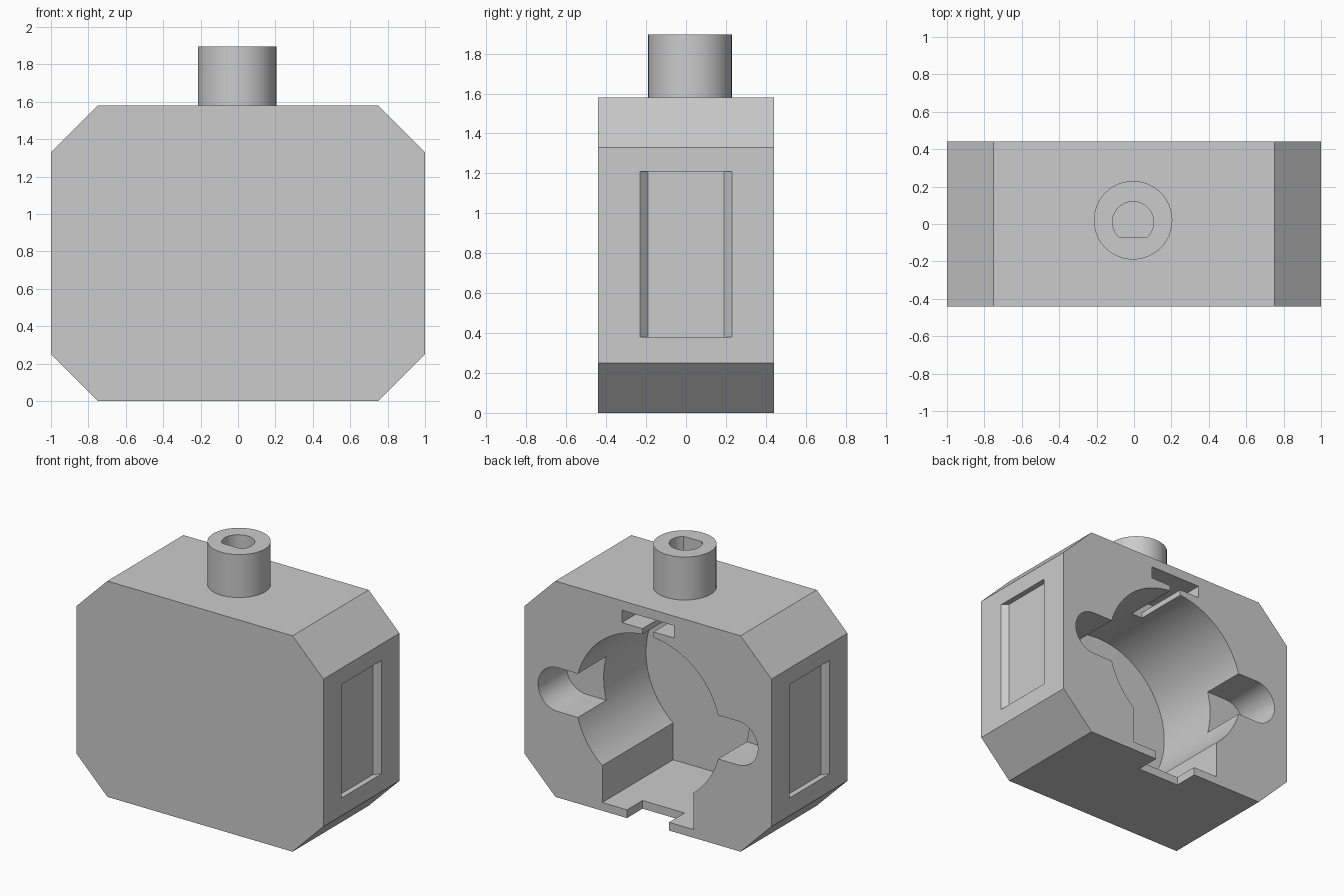
import bpy, bmesh
from math import radians, sin, cos, acos, degrees
from mathutils import Vector

cube = bpy.data.objects.get("Cube")
if cube:
    bpy.data.objects.remove(cube, do_unlink=True)

grey = bpy.data.materials.new("light_grey")
grey.use_nodes = True
COLOUR = (0.6, 0.6, 0.6, 1)
grey.diffuse_color = COLOUR
grey.node_tree.nodes["Principled BSDF"].inputs["Base Color"].default_value = COLOUR


def arc(cx, cy, r, start, end, steps):
    """Points along an arc, angles in degrees."""
    angles = [radians(start + (end - start) * i / steps) for i in range(steps + 1)]
    return [(cx + r * cos(a), cy + r * sin(a)) for a in angles]


def prism(name, profile, axis, low, high):
    """Extrude a profile along y (profile in x, z) or z (profile in x, y)."""
    def place(p, d):
        return Vector((p[0], d, p[1])) if axis == "y" else Vector((p[0], p[1], d))
    bm = bmesh.new()
    base = bm.faces.new([bm.verts.new(place(p, low)) for p in profile])
    grown = bmesh.ops.extrude_face_region(bm, geom=[base])["geom"]
    shift = place((0, 0), high - low)
    bmesh.ops.translate(bm, verts=[g for g in grown if isinstance(g, bmesh.types.BMVert)], vec=shift)
    bmesh.ops.recalc_face_normals(bm, faces=bm.faces)
    mesh = bpy.data.meshes.new(name)
    bm.to_mesh(mesh)
    bm.free()
    mesh.materials.append(grey)
    obj = bpy.data.objects.new(name, mesh)
    bpy.context.collection.objects.link(obj)
    return obj


def cut(target, cutter):
    """Subtract the cutter and remove it."""
    cutter.hide_render = True
    mod = target.modifiers.new("cut", "BOOLEAN")
    mod.operation, mod.solver, mod.object = "DIFFERENCE", "EXACT", cutter
    bpy.context.view_layer.objects.active = target
    bpy.ops.object.modifier_apply(modifier=mod.name)
    bpy.data.objects.remove(cutter, do_unlink=True)


def rect(x0, x1, y0, y1):
    return [(x0, y0), (x1, y0), (x1, y1), (x0, y1)]


def soften(obj):
    obj.data.shade_smooth()
    obj.data.set_sharp_from_angle(angle=radians(30))


HEIGHT, HALF_Y, CHAMFER = 1.58, 0.44, 0.25
MID_Z, BACK = HEIGHT / 2, HALF_Y + 0.1

# Chamfered block
right_edge = [(1 - CHAMFER, 0), (1, CHAMFER), (1, HEIGHT - CHAMFER), (1 - CHAMFER, HEIGHT)]
left_edge = [(-x, z) for x, z in reversed(right_edge)]
body = prism("housing", right_edge + left_edge, "y", -HALF_Y, HALF_Y)

# Deep round pocket with a square-sided foot, open at the back
R, FOOT = 0.59, 0.37
lower = degrees(acos(FOOT / R))
pocket = arc(0, MID_Z, R, -lower, 180 + lower, 72) + [(-FOOT, 0.06), (FOOT, 0.06)]
cut(body, prism("pocket_cutter", pocket, "y", -0.38, BACK))

# Shallow round-ended ears either side of the pocket
ears = arc(0.73, MID_Z, 0.16, -90, 90, 24) + arc(-0.73, MID_Z, 0.16, 90, 270, 24)
cut(body, prism("ear_cutter", ears, "y", 0.11, BACK))

# T-shaped nut slot above the pocket
t_half = [(0.045, 1.25), (0.045, 1.42), (0.21, 1.42), (0.21, 1.51)]
t_slot = t_half + [(-x, z) for x, z in reversed(t_half)]
cut(body, prism("nut_slot_cutter", t_slot, "y", 0.03, BACK))

# Notch through the thin lower wall
cut(body, prism("notch_cutter", rect(-0.17, 0.17, 0.26, BACK), "z", -0.1, 0.2))

# Bevelled recess in each side
for s in (1, -1):
    recess = [(s * 1.04, -0.27), (s * 1.04, 0.27), (s * 0.96, 0.19), (s * 0.96, -0.19)]
    cut(body, prism("side_recess_cutter", recess, "z", 0.38, 1.21))
soften(body)

# Round stem on top with a D-shaped socket
stem = prism("stem", arc(-0.005, 0.02, 0.21, 0, 352.5, 47), "z", HEIGHT, 1.895)
flat = degrees(acos(0.08 / 0.11))
socket = arc(-0.005, 0.01, 0.11, -90 + flat, 270 - flat, 32)
cut(stem, prism("socket_cutter", socket, "z", 1.62, 2))
soften(stem)
